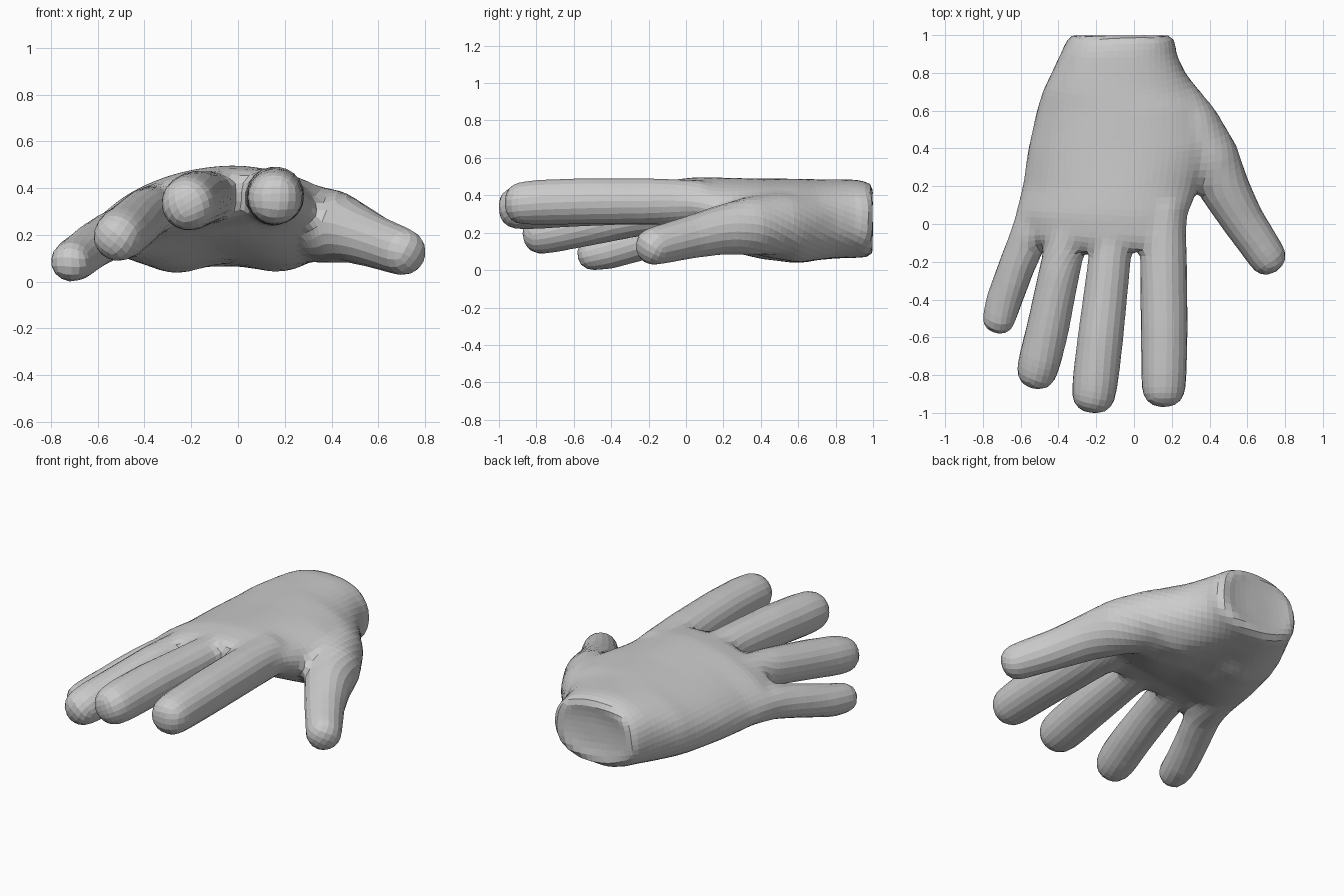
import bpy, bmesh, math
from mathutils import Vector

if "Cube" in bpy.data.objects:
    bpy.data.objects.remove(bpy.data.objects["Cube"])

SIDES = 24


def skin(bm, rings):
    """Bridge a list of point rings into a closed tube."""
    loops = [[bm.verts.new(p) for p in ring] for ring in rings]
    n = len(loops[0])
    for a, b in zip(loops, loops[1:]):
        for i in range(n):
            j = (i + 1) % n
            bm.faces.new((a[i], a[j], b[j], b[i]))
    bm.faces.new(loops[0][::-1])
    bm.faces.new(loops[-1])


def palm_ring(y, xl, xr, zl, zm, zr, h, pads=0.0, scale=1.0):
    """Flattened oval arching from zl through zm to zr, with two pads underneath."""
    cx, half, pts = (xl + xr) / 2, (xr - xl) / 2, []
    for i in range(SIDES * 2):
        t = math.tau * i / (SIDES * 2)
        c, s = math.cos(t), math.sin(t)
        u = math.copysign(abs(c) ** 0.85, c) * scale
        v = math.copysign(abs(s) ** 0.85, s) * scale
        z = zm + (zr - zl) / 2 * u + ((zl + zr) / 2 - zm) * u * u
        if v < 0:
            z += pads * v * math.sin(math.pi * u) ** 2
        pts.append((cx + half * u, y, z + h * v))
    return pts


def digit(bm, path):
    """Round tube through (x, y, z, radius) points with a rounded tip."""
    pts = [(Vector(p[:3]), p[3]) for p in path]
    tip, r = pts[-1]
    axis = (tip - pts[-2][0]).normalized()
    for a in (25, 50, 70, 83):
        a = math.radians(a)
        pts.append((tip + axis * r * 0.87 * math.sin(a), r * math.cos(a) ** 0.75))
    rings = []
    for i, (p, r) in enumerate(pts):
        d = (pts[min(i + 1, len(pts) - 1)][0] - pts[max(i - 1, 0)][0]).normalized()
        side = d.cross(Vector((0, 0, 1))).normalized()
        up = side.cross(d)
        rings.append([p + r * (side * math.cos(math.tau * k / SIDES) + up * math.sin(math.tau * k / SIDES))
                      for k in range(SIDES)])
    skin(bm, rings)


bm = bmesh.new()

# Palm and wrist: y, left x, right x, left z, middle z, right z, half thickness, pads
palm = [
    (-0.14, -0.34, 0.24, 0.32, 0.372, 0.36, 0.085),
    (-0.08, -0.57, 0.275, 0.23, 0.36, 0.365, 0.11),
    (0.05, -0.63, 0.285, 0.195, 0.35, 0.355, 0.133),
    (0.20, -0.59, 0.345, 0.185, 0.325, 0.30, 0.163, 0.02),
    (0.40, -0.56, 0.48, 0.20, 0.295, 0.23, 0.194, 0.035),
    (0.60, -0.515, 0.43, 0.215, 0.285, 0.225, 0.204, 0.05),
    (0.70, -0.485, 0.345, 0.235, 0.28, 0.235, 0.206, 0.03),
    (0.80, -0.437, 0.272, 0.25, 0.275, 0.255, 0.21, 0.01),
    (0.90, -0.39, 0.225, 0.265, 0.275, 0.265, 0.21),
    (0.965, -0.36, 0.22, 0.265, 0.27, 0.265, 0.203),
]
rings = [palm_ring(*p) for p in palm]
# Wrist rim and its shallow hollow end
rings += [palm_ring(y, *palm[-1][1:], scale=s) for y, s in ((1.0, 0.92), (1.004, 0.82), (0.99, 0.66), (0.98, 0.35))]
skin(bm, rings)

# Fingers and thumb
digits = {
    "index": [(0.15, 0.10, 0.36, 0.122), (0.156, -0.20, 0.367, 0.126), (0.16, -0.55, 0.368, 0.126),
              (0.159, -0.78, 0.363, 0.122), (0.157, -0.87, 0.358, 0.117)],
    "middle": [(-0.095, 0.10, 0.36, 0.11), (-0.137, -0.25, 0.36, 0.115), (-0.178, -0.60, 0.353, 0.123),
               (-0.204, -0.82, 0.34, 0.123), (-0.213, -0.90, 0.334, 0.118)],
    "ring": [(-0.32, 0.10, 0.325, 0.105), (-0.394, -0.25, 0.29, 0.11), (-0.456, -0.55, 0.237, 0.114),
             (-0.498, -0.72, 0.205, 0.114), (-0.514, -0.78, 0.192, 0.108)],
    "little": [(-0.47, 0.18, 0.21, 0.11), (-0.55, -0.05, 0.195, 0.103), (-0.62, -0.22, 0.153, 0.098),
               (-0.693, -0.42, 0.098, 0.096), (-0.716, -0.505, 0.086, 0.089)],
    "thumb": [(0.06, 0.86, 0.27, 0.14), (0.17, 0.68, 0.26, 0.155), (0.295, 0.51, 0.25, 0.167),
              (0.405, 0.34, 0.235, 0.158), (0.49, 0.17, 0.21, 0.132), (0.575, 0.02, 0.175, 0.115),
              (0.663, -0.11, 0.143, 0.107), (0.706, -0.175, 0.127, 0.103)],
}
for path in digits.values():
    digit(bm, path)

bmesh.ops.recalc_face_normals(bm, faces=bm.faces)
mesh = bpy.data.meshes.new("hand")
bm.to_mesh(mesh)
bm.free()
hand = bpy.data.objects.new("hand", mesh)
bpy.context.collection.objects.link(hand)

# Fuse the parts into one soft skin
fuse = hand.modifiers.new("fuse", "REMESH")
fuse.mode = "VOXEL"
fuse.voxel_size = 0.015
soften = hand.modifiers.new("soften", "SMOOTH")
soften.factor = 0.5
soften.iterations = 16
bpy.context.view_layer.objects.active = hand
hand.select_set(True)
bpy.ops.object.modifier_apply(modifier="fuse")
bpy.ops.object.modifier_apply(modifier="soften")

# Flow the skin into larger flat quads
bpy.ops.object.quadriflow_remesh(mode="FACES", target_faces=4500, use_mesh_symmetry=False, seed=1)
bpy.ops.object.shade_flat()

# Single grey skin colour
grey = bpy.data.materials.new("grey skin")
grey.diffuse_color = (0.6, 0.6, 0.6, 1)
grey.use_nodes = True
grey.node_tree.nodes["Principled BSDF"].inputs["Base Color"].default_value = grey.diffuse_color
hand.data.materials.clear()
hand.data.materials.append(grey)
